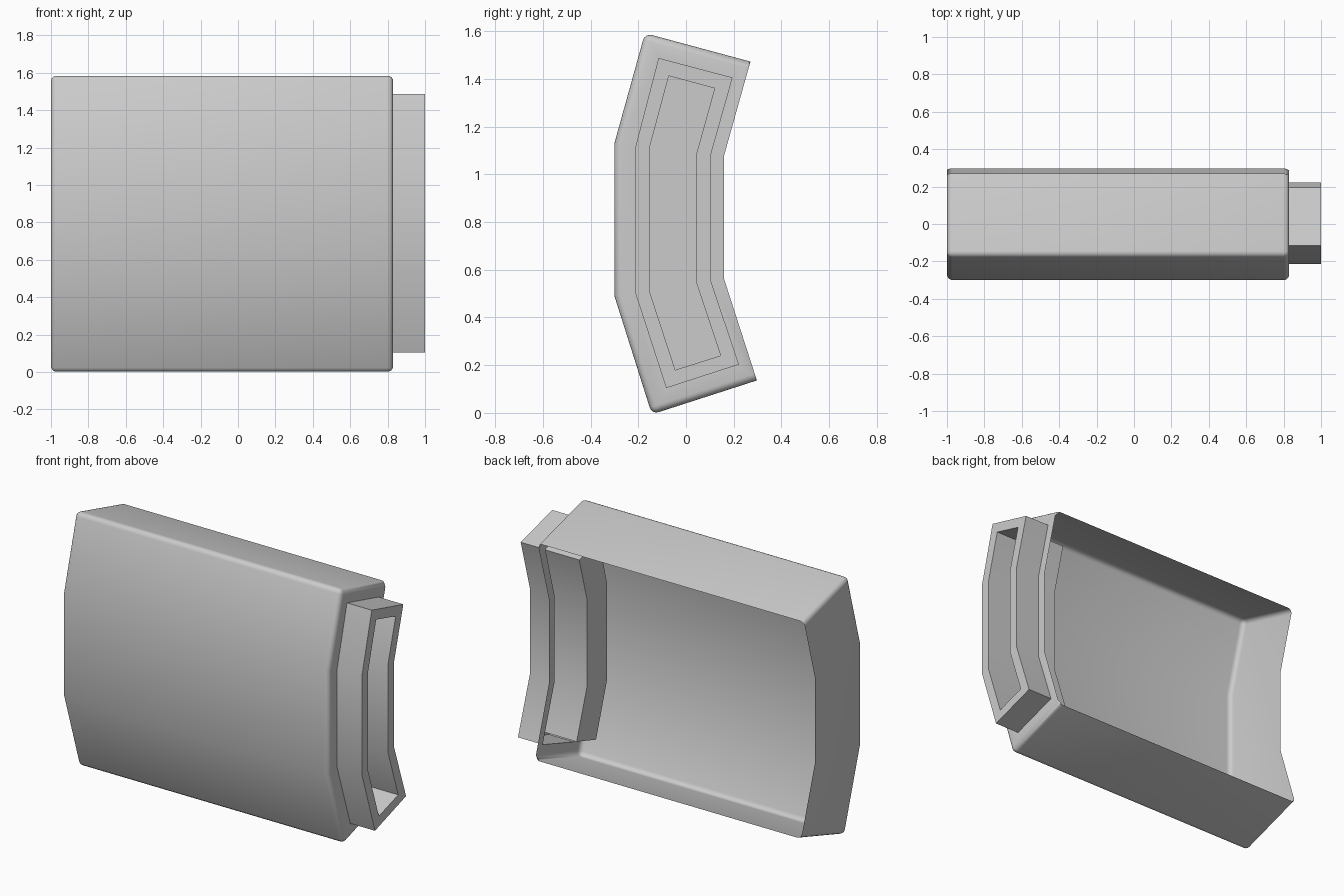
import bpy, bmesh

if "Cube" in bpy.data.objects:
    bpy.data.objects.remove(bpy.data.objects["Cube"])

# Bent cross-sections as (y, z), all in the same order:
# front top, back top, back upper, back lower, back bottom, front bottom, front lower, front upper
SHELL = [(-.172, 1.591), (.27, 1.472), (.16, 1.08), (.16, .56),
         (.297, .136), (-.143, -.006), (-.30, .49), (-.30, 1.13)]
COLLAR = [(-.115, 1.487), (.195, 1.405), (.105, 1.085), (.105, .55),
          (.222, .203), (-.083, .104), (-.213, .505), (-.213, 1.11)]
POCKET = [(-.072, 1.412), (.12, 1.36), (.045, 1.09), (.045, .54),
          (.145, .24), (-.045, .18), (-.153, .51), (-.153, 1.11)]
OPEN_SIDES = (1, 2, 3)  # the open back of the shell


def ring(bm, profile, x):
    return [bm.verts.new((x, y, z)) for y, z in profile]


def bridge(bm, a, b, skip=()):
    n = len(a)
    for i in range(n):
        if i not in skip:
            j = (i + 1) % n
            bm.faces.new((a[i], a[j], b[j], b[i]))


def finish(bm, name):
    bm.normal_update()
    mesh = bpy.data.meshes.new(name)
    bm.to_mesh(mesh)
    bm.free()
    obj = bpy.data.objects.new(name, mesh)
    bpy.context.collection.objects.link(obj)
    bpy.ops.object.select_all(action='DESELECT')
    obj.select_set(True)
    bpy.context.view_layer.objects.active = obj
    bpy.ops.object.shade_smooth_by_angle(angle=0.61)
    return obj


# Thin shell: closed left end, open back, right end with a hole for the collar
bm = bmesh.new()
left = ring(bm, SHELL, -1)
right = ring(bm, SHELL, .83)
hole = ring(bm, COLLAR, .83)
bm.faces.new(left[::-1])
bridge(bm, left, right, OPEN_SIDES)
bridge(bm, right, hole)
bmesh.ops.recalc_face_normals(bm, faces=bm.faces[:])

# Round the end rims and the two long front corners
rounded = [bm.edges.get((left[i], right[i])) for i in (0, 5)]
for loop in (left, right):
    rounded += [bm.edges.get((loop[i], loop[(i + 1) % 8]))
                for i in range(8) if i not in OPEN_SIDES]
bmesh.ops.bevel(bm, geom=rounded, offset=.03, segments=4, profile=.5, affect='EDGES')
finish(bm, "shell_cover")

# Collar: sticks out of the right end, with a closed pocket reaching back inside
bm = bmesh.new()
base = ring(bm, COLLAR, .83)
lip_outer = ring(bm, COLLAR, 1)
lip_inner = ring(bm, POCKET, 1)
floor = ring(bm, POCKET, .65)
bridge(bm, base, lip_outer)
bridge(bm, lip_outer, lip_inner)
bridge(bm, lip_inner, floor)
bm.faces.new(floor)
bmesh.ops.recalc_face_normals(bm, faces=bm.faces[:])
finish(bm, "end_collar")
